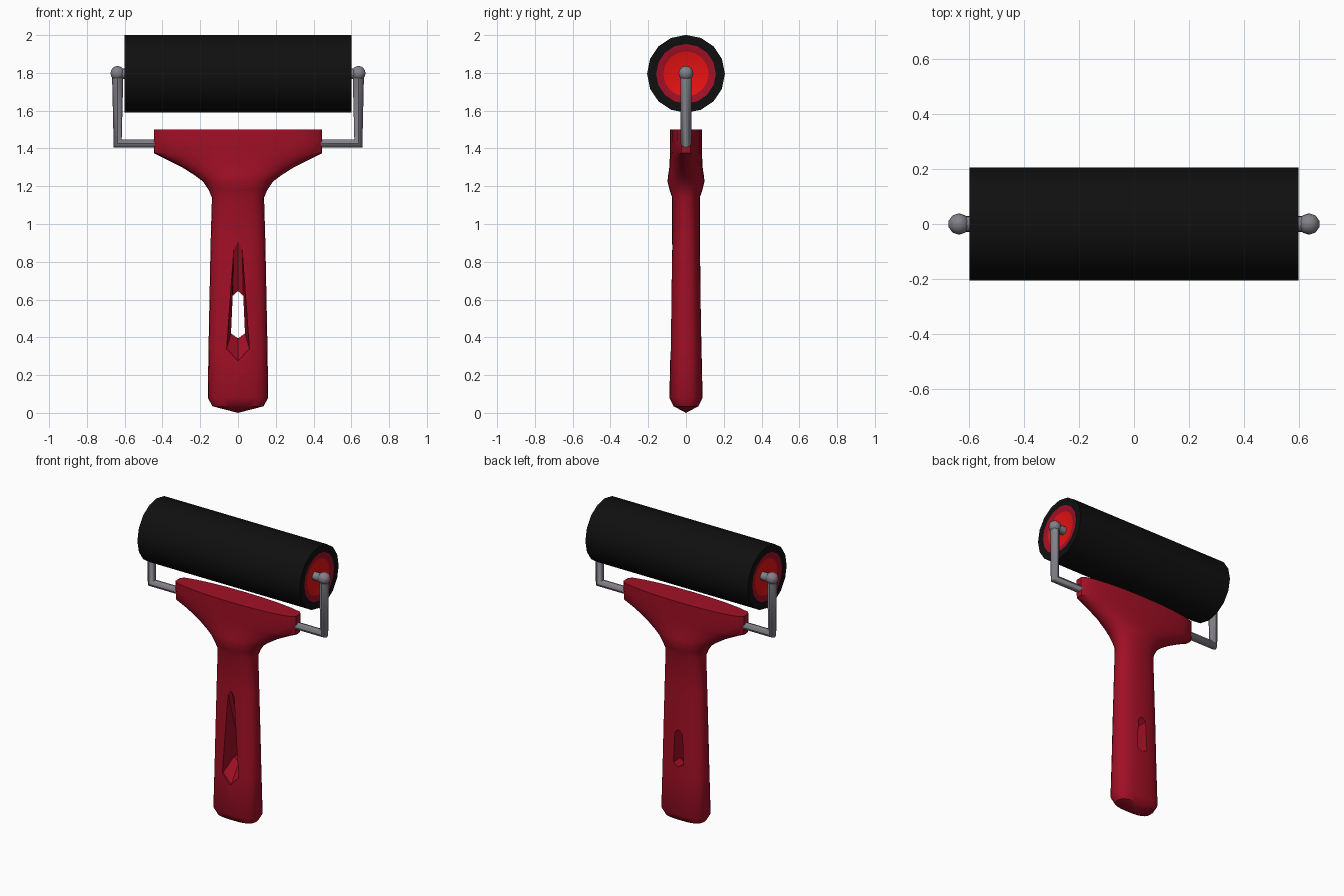
import bpy, bmesh, math

if "Cube" in bpy.data.objects:
    bpy.data.objects.remove(bpy.data.objects["Cube"])

def material(name, rgb):
    m = bpy.data.materials.new(name)
    m.diffuse_color = (*rgb, 1)
    m.use_nodes = True
    m.node_tree.nodes["Principled BSDF"].inputs["Base Color"].default_value = m.diffuse_color
    return m

CRIMSON = material("crimson plastic", (0.36, 0.005, 0.019))
RED = material("bright red", (0.8, 0.006, 0.006))
BLACK = material("black rubber", (0.005, 0.005, 0.005))
GREY = material("grey metal", (0.23, 0.22, 0.25))

def make_object(name, bm, mats, angle=40):
    bmesh.ops.recalc_face_normals(bm, faces=bm.faces)
    me = bpy.data.meshes.new(name)
    bm.to_mesh(me)
    bm.free()
    ob = bpy.data.objects.new(name, me)
    bpy.context.collection.objects.link(ob)
    for m in mats:
        me.materials.append(m)
    smooth(ob, angle)
    return ob

def smooth(ob, angle):
    bpy.ops.object.select_all(action='DESELECT')
    ob.select_set(True)
    bpy.context.view_layer.objects.active = ob
    bpy.ops.object.shade_smooth_by_angle(angle=math.radians(angle))

def loft(bm, rings, mats=None):
    """Bridge rings of equal length; a one-point ring closes to a tip."""
    rings = [[bm.verts.new(p) for p in r] for r in rings]
    for k, (a, b) in enumerate(zip(rings, rings[1:])):
        n = max(len(a), len(b))
        for i in range(n):
            j = (i + 1) % n
            if len(a) == 1:
                vs = (a[0], b[i], b[j])
            elif len(b) == 1:
                vs = (a[i], a[j], b[0])
            else:
                vs = (a[i], a[j], b[j], b[i])
            f = bm.faces.new(vs)
            if mats:
                f.material_index = mats[k]
    for r in (rings[0], rings[-1]):
        if len(r) > 2:
            bm.faces.new(r)

def section(z, hx, hy, exponent, limit):
    pts = []
    for i in range(24):
        t = math.tau * i / 24
        c, s = math.cos(t), math.sin(t)
        x = math.copysign(abs(c) ** (2 / exponent), c) * hx
        y = math.copysign(abs(s) ** (2 / exponent), s) * hy
        pts.append((max(-limit, min(limit, x)), y, z))
    return pts

# Handle with flared head: z, half width, half depth, squareness
profile = [(0.035, 0.135, 0.065, 2.8), (0.08, 0.16, 0.088, 2.8), (0.35, 0.156, 0.082, 2.6),
           (0.65, 0.150, 0.078, 2.5), (0.9, 0.145, 0.073, 2.4), (1.14, 0.138, 0.073, 2.3),
           (1.18, 0.155, 0.087, 2.2), (1.225, 0.185, 0.098, 2.1), (1.255, 0.225, 0.095, 2.1),
           (1.3, 0.295, 0.088, 2.1), (1.345, 0.385, 0.086, 2.1), (1.375, 0.455, 0.085, 2.1),
           (1.44, 0.485, 0.085, 2.1), (1.5, 0.49, 0.085, 2.1)]
bm = bmesh.new()
loft(bm, [[(0, 0, 0)]] + [section(z, a, b, e, 0.445) for z, a, b, e in profile])
handle = make_object("handle", bm, [CRIMSON], 35)

# Hanging slot: front funnel narrowing to a small through hole
def slot(y, bottom, low, wide, high, narrow, top):
    return [(0, y, bottom), (wide, y, low), (narrow, y, high),
            (0, y, top), (-narrow, y, high), (-wide, y, low)]

funnel = (0.275, 0.34, 0.06, 0.87, 0.022, 0.905)
hole = (0.395, 0.42, 0.037, 0.62, 0.028, 0.645)
bm = bmesh.new()
loft(bm, [slot(-0.15, *funnel), slot(-0.07, *funnel), slot(0.01, *hole), slot(0.15, *hole)])
cutter = make_object("slot_cutter", bm, [CRIMSON])
cutter.hide_render = True
mod = handle.modifiers.new("slot", 'BOOLEAN')
mod.object = cutter
mod.solver = 'EXACT'
bpy.context.view_layer.objects.active = handle
bpy.ops.object.modifier_apply(modifier=mod.name)
bpy.data.objects.remove(cutter)
smooth(handle, 35)

# Roller: revolved half profile (x, radius), mirrored, with recessed ends
AXIS = 1.795
def circle(x, r, n=16):
    if r == 0:
        return [(x, 0, AXIS)]
    return [(x, r * math.sin(math.tau * i / n), AXIS + r * math.cos(math.tau * i / n))
            for i in range(n)]

half = [(0.6, 0.206), (0.6, 0.158), (0.592, 0.12), (0.56, 0)]
full = [(-x, r) for x, r in reversed(half)] + half
bm = bmesh.new()
loft(bm, [circle(x, r) for x, r in full], [1, 2, 0, 0, 0, 2, 1])
make_object("roller", bm, [BLACK, RED, CRIMSON])

# Bent wire frame
cu = bpy.data.curves.new("wire_frame", 'CURVE')
cu.dimensions = '3D'
sp = cu.splines.new('POLY')
sp.points.add(3)
for p, (x, z) in zip(sp.points, [(-0.637, AXIS), (-0.637, 1.427), (0.637, 1.427), (0.637, AXIS)]):
    p.co = (x, 0, z, 1)
cu.bevel_depth = 0.03
cu.bevel_resolution = 2
cu.use_fill_caps = True
cu.materials.append(GREY)
frame = bpy.data.objects.new("wire_frame", cu)
bpy.context.collection.objects.link(frame)
bpy.ops.object.select_all(action='DESELECT')
frame.select_set(True)
bpy.context.view_layer.objects.active = frame
bpy.ops.object.convert(target='MESH')
smooth(bpy.context.view_layer.objects.active, 50)

# Axle knobs and stubs on both ends
for side, label in ((-1, "left"), (1, "right")):
    bm = bmesh.new()
    bmesh.ops.create_uvsphere(bm, u_segments=10, v_segments=8, radius=0.039)
    bmesh.ops.translate(bm, verts=bm.verts, vec=(side * 0.638, 0, AXIS + 0.003))
    make_object(label + "_axle_knob", bm, [GREY], 50)
    bm = bmesh.new()
    loft(bm, [circle(side * 0.55, 0.028, 8), circle(side * 0.637, 0.028, 8)])
    make_object(label + "_axle_stub", bm, [GREY], 50)
